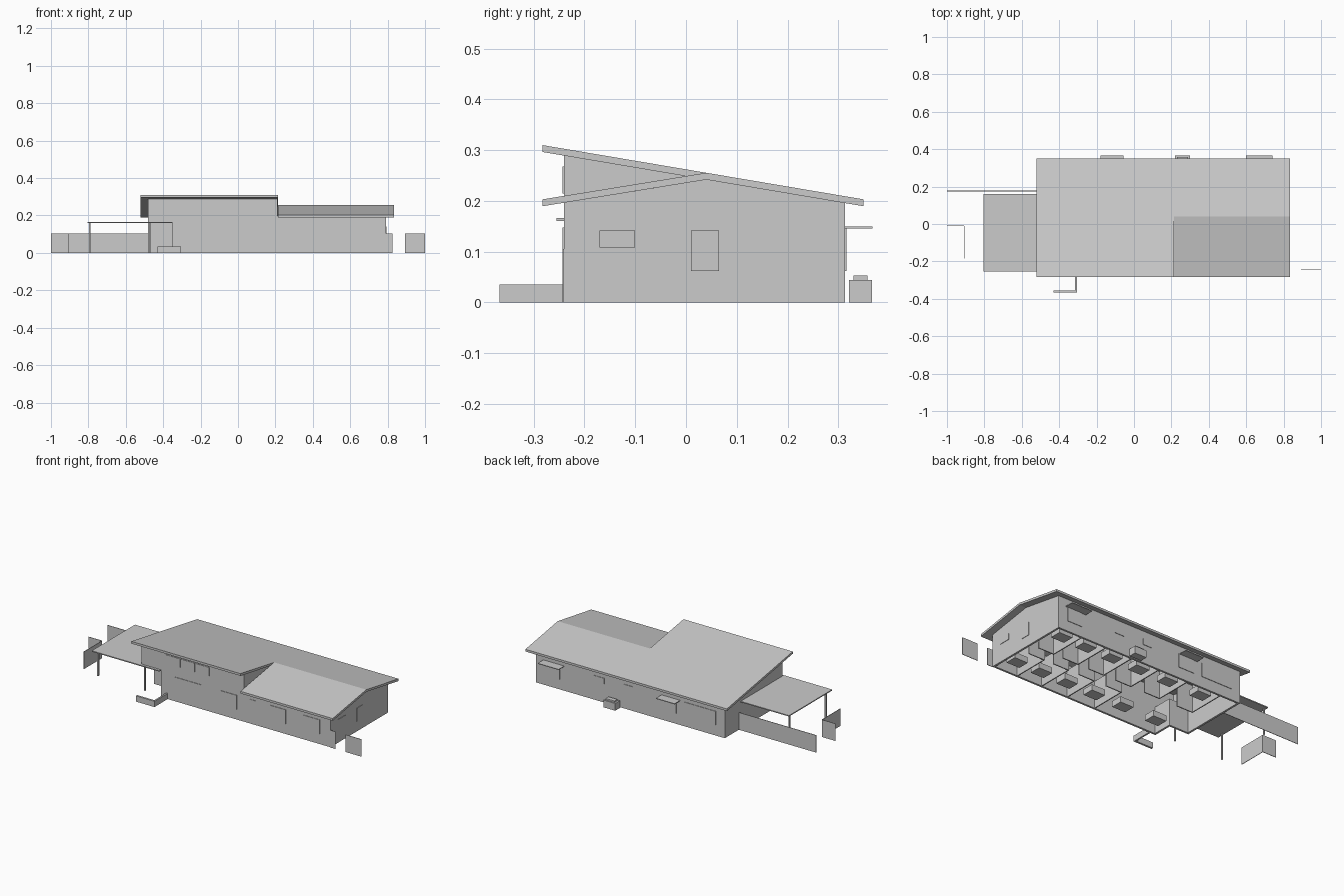
import bpy
import bmesh
from mathutils import Vector

cube = bpy.data.objects.get("Cube")
if cube:
    bpy.data.objects.remove(cube, do_unlink=True)

# One plain grey for the whole building
grey = bpy.data.materials.new("plain_grey")
grey.use_nodes = True
COLOUR = (0.6, 0.6, 0.6, 1)
grey.diffuse_color = COLOUR
shader = next(n for n in grey.node_tree.nodes if n.type == 'BSDF_PRINCIPLED')
shader.inputs["Base Color"].default_value = COLOUR


def prism(name, profile, x0, x1):
    """Extrude a (y, z) profile along x."""
    bm = bmesh.new()
    face = bm.faces.new([bm.verts.new((x0, y, z)) for y, z in profile])
    ext = bmesh.ops.extrude_face_region(bm, geom=[face])
    moved = [g for g in ext["geom"] if isinstance(g, bmesh.types.BMVert)]
    bmesh.ops.translate(bm, verts=moved, vec=Vector((x1 - x0, 0, 0)))
    bmesh.ops.recalc_face_normals(bm, faces=bm.faces)
    mesh = bpy.data.meshes.new(name)
    bm.to_mesh(mesh)
    bm.free()
    mesh.materials.append(grey)
    ob = bpy.data.objects.new(name, mesh)
    bpy.context.collection.objects.link(ob)
    return ob


def box(name, x0, x1, y0, y1, z0, z1):
    return prism(name, [(y0, z0), (y1, z0), (y1, z1), (y0, z1)], x0, x1)


# Main dimensions
LEFT, RIGHT, STEP = -0.48, 0.79, 0.215
FRONT, BACK, RIDGE = -0.24, 0.313, 0.04
EAVE_F, EAVE_B, EAVE_L, EAVE_R = -0.283, 0.35, -0.52, 0.835
T = 0.012          # wall thickness
ROOF_T = 0.0135
ENTRY_X, ENTRY_Y, ENTRY_Z = -0.35, -0.12, 0.163


def main_z(y):
    return 0.203 + 0.169 * (EAVE_B - y)


def low_z(y):
    return 0.203 + 0.162 * (y - EAVE_F)


# Roofs: long single slope, and a gable over the lower wing
def slab(name, points, x0, x1):
    under = [(y, z - ROOF_T) for y, z in reversed(points)]
    prism(name, points + under, x0, x1)


back_eave = (EAVE_B, main_z(EAVE_B))
slab("high_roof", [(EAVE_F, main_z(EAVE_F)), back_eave], EAVE_L, STEP)
slab("gable_roof", [(EAVE_F, low_z(EAVE_F)), (RIDGE, main_z(RIDGE)), back_eave],
     STEP, EAVE_R)

# Outer walls, open underneath
top_b = main_z(BACK) - ROOF_T
top_f = main_z(FRONT) - ROOF_T
low_f = low_z(FRONT) - ROOF_T
top_r = main_z(RIDGE) - ROOF_T
box("back_wall", LEFT, RIGHT, BACK - T, BACK, 0, top_b)
box("front_wall_high", ENTRY_X, STEP - 0.005, FRONT, FRONT + T, 0, top_f)
box("front_wall_over_entry", LEFT, ENTRY_X, FRONT, FRONT + T, ENTRY_Z, top_f)
box("front_wall_low", STEP - 0.005, RIGHT, FRONT, FRONT + T, 0, low_f)
prism("right_end_wall", [(FRONT, 0), (BACK, 0), (BACK, top_b), (RIDGE, top_r),
                         (FRONT, low_f)], RIGHT - T, RIGHT)
prism("left_end_wall", [(ENTRY_Y, 0), (BACK, 0), (BACK, top_b), (FRONT, top_f),
                        (FRONT, ENTRY_Z), (ENTRY_Y, ENTRY_Z)], LEFT, LEFT + T)
prism("step_wall", [(FRONT, low_f), (RIDGE, top_r), (FRONT, top_f)],
      STEP - 0.005 - T, STEP - 0.005)
box("entry_back_wall", LEFT, ENTRY_X, ENTRY_Y, ENTRY_Y + T, 0, ENTRY_Z)
box("entry_side_wall", ENTRY_X, ENTRY_X + T, FRONT, ENTRY_Y + T, 0, ENTRY_Z)

# Windows as thin plates: (x0, x1, z0)
HEAD, PROUD = 0.148, 0.003
front_windows = [(-0.255, -0.08, 0.065), (0.055, 0.16, 0.062), (0.25, 0.29, 0.115),
                 (0.387, 0.49, 0.062), (0.61, 0.72, 0.062)]
back_windows = [(0.628, 0.728, 0.062), (0.33, 0.40, 0.112), (0.14, 0.20, 0.112),
                (-0.155, -0.05, 0.065), (-0.42, -0.21, 0.066)]
for i, (a, b, z) in enumerate(front_windows):
    box(f"front_window_{i + 1}", a, b, FRONT - PROUD, FRONT, z, HEAD)
for i, (a, b, z) in enumerate(back_windows):
    box(f"back_window_{i + 1}", a, b, BACK, BACK + PROUD, z, HEAD)
for i in range(3):
    a = -0.315 + i * 0.098
    box(f"clerestory_window_{i + 1}", a, a + 0.095, FRONT - PROUD, FRONT, 0.215, 0.268)
box("end_window_small", RIGHT, RIGHT + PROUD, -0.17, -0.10, 0.108, 0.142)
box("end_window_tall", RIGHT, RIGHT + PROUD, 0.01, 0.065, 0.062, 0.142)

# Awnings over two back windows
for i, (a, b) in enumerate([(0.60, 0.74), (-0.18, -0.055)]):
    box(f"back_awning_{i + 1}", a, b, BACK, 0.367, 0.146, 0.15)

# Outdoor unit with a cap
box("outdoor_unit", 0.22, 0.30, 0.321, 0.366, 0, 0.044)
box("outdoor_unit_cap", 0.23, 0.29, 0.33, 0.358, 0.044, 0.053)

# Carport running into the entry
box("carport_roof", -0.805, LEFT, -0.255, 0.16, 0.16, 0.166)
box("entry_canopy", LEFT, ENTRY_X, -0.255, ENTRY_Y, 0.16, 0.166)
for i, (x, y) in enumerate([(-0.793, -0.21), (-0.472, -0.22), (-0.793, 0.14)]):
    box(f"carport_post_{i + 1}", x - 0.004, x + 0.004, y - 0.004, y + 0.004, 0, 0.16)

# Low planter wall
box("planter_front", -0.43, -0.305, -0.367, -0.355, 0, 0.035)
box("planter_side", -0.315, -0.305, -0.355, FRONT, 0, 0.035)

# Garden fences
FENCE, F = 0.105, 0.003
box("back_fence", -1.0, LEFT, 0.175, 0.175 + F, 0, FENCE)
box("corner_fence_a", -1.0, -0.91, -0.01, -0.01 + F, 0, FENCE)
box("corner_fence_b", -0.91, -0.91 + F, -0.184, -0.01, 0, FENCE)
box("gate_fence_outer", 0.893, 1.0, FRONT - F, FRONT, 0, FENCE)
box("gate_fence_inner", RIGHT, 0.825, FRONT - F, FRONT, 0, FENCE)

# Inside partitions along a hallway, with door gaps
W, ROOM_H = 0.006, 0.165
walls = [-0.35, -0.12, 0.08, 0.27, 0.45, 0.62]
for i, x in enumerate(walls):
    box(f"back_partition_{i + 1}", x, x + W, 0.07, BACK - T, 0, ROOM_H)
    box(f"back_hall_wall_{i + 1}", x, x + 0.11, 0.07, 0.07 + W, 0, ROOM_H)
    if i > 1:
        box(f"front_partition_{i + 1}", x, x + W, FRONT + T, -0.01, 0, ROOM_H)
        box(f"front_hall_wall_{i + 1}", x, x + 0.11, -0.01, -0.01 + W, 0, ROOM_H)

# Furniture blocks in the rooms
for i, x in enumerate(walls):
    box(f"back_furniture_{i + 1}", x + 0.03, x + 0.12, 0.19, 0.26, 0.01, 0.045)
    box(f"front_furniture_{i + 1}", x + 0.04, x + 0.13, -0.17, -0.10, 0.01, 0.045)
